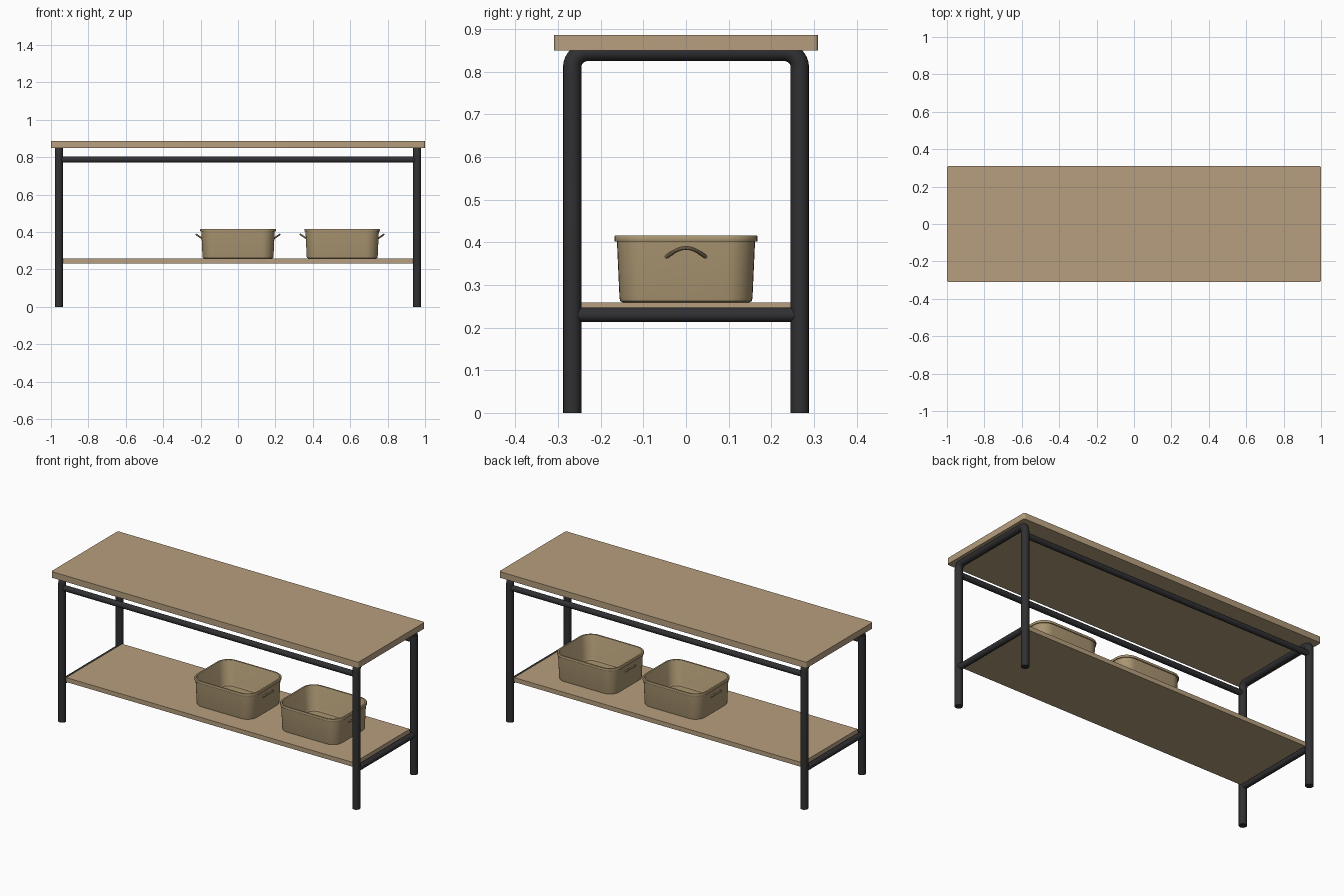
import bpy, bmesh, math

if "Cube" in bpy.data.objects:
    bpy.data.objects.remove(bpy.data.objects["Cube"])


def material(name, rgb):
    m = bpy.data.materials.new(name)
    m.diffuse_color = (*rgb, 1)
    m.use_nodes = True
    m.node_tree.nodes["Principled BSDF"].inputs["Base Color"].default_value = m.diffuse_color
    return m


WOOD = material("wood", (0.47, 0.345, 0.21))
METAL = material("dark_metal", (0.03, 0.03, 0.033))
BASKET = material("basket_tan", (0.40, 0.30, 0.165))


def finish(obj, mat, angle=35):
    obj.data.materials.append(mat)
    bpy.ops.object.select_all(action='DESELECT')
    obj.select_set(True)
    bpy.context.view_layer.objects.active = obj
    bpy.ops.object.shade_smooth_by_angle(angle=math.radians(angle))
    return obj


def board(name, hx, hy, z0, z1, corner, mat):
    """Flat board with rounded vertical corners."""
    bm = bmesh.new()
    bmesh.ops.create_cube(bm, size=1)
    for v in bm.verts:
        v.co = (v.co.x * 2 * hx, v.co.y * 2 * hy, z1 if v.co.z > 0 else z0)
    if corner:
        vertical = [e for e in bm.edges
                    if abs(e.verts[0].co.z - e.verts[1].co.z) > 1e-4]
        bmesh.ops.bevel(bm, geom=vertical, offset=corner, segments=4,
                        profile=0.5, affect='EDGES')
    me = bpy.data.meshes.new(name)
    bm.to_mesh(me)
    bm.free()
    obj = bpy.data.objects.new(name, me)
    bpy.context.collection.objects.link(obj)
    return finish(obj, mat)


def tube(name, points, radius, mat, res=6):
    """Round tube swept along a polyline."""
    cu = bpy.data.curves.new(name, 'CURVE')
    cu.dimensions = '3D'
    cu.bevel_depth = radius
    cu.bevel_resolution = res
    cu.use_fill_caps = True
    sp = cu.splines.new('POLY')
    sp.points.add(len(points) - 1)
    for p, co in zip(sp.points, points):
        p.co = (*co, 1)
    obj = bpy.data.objects.new(name, cu)
    bpy.context.collection.objects.link(obj)
    bpy.ops.object.select_all(action='DESELECT')
    obj.select_set(True)
    bpy.context.view_layer.objects.active = obj
    bpy.ops.object.convert(target='MESH')
    return finish(bpy.context.view_layer.objects.active, mat)


def rounded_ring(hx, hy, r, z, steps=8):
    pts = []
    for k, (sx, sy) in enumerate([(1, 1), (-1, 1), (-1, -1), (1, -1)]):
        for i in range(steps + 1):
            a = math.pi / 2 * (k + i / steps)
            pts.append((sx * (hx - r) + r * math.cos(a),
                        sy * (hy - r) + r * math.sin(a), z))
    return pts


def basket(name, cx, z0):
    """Open tub lofted from rounded rectangles: (inset, height)."""
    profile = [(0.020, 0), (0.014, 0.003), (0.012, 0.011), (0.006, 0.143),
               (0.001, 0.143), (0, 0.146), (0, 0.154), (0.002, 0.157),
               (0.011, 0.157), (0.013, 0.154), (0.020, 0.020), (0.026, 0.010)]
    bm = bmesh.new()
    rings = [[bm.verts.new(p) for p in
              rounded_ring(0.202 - d, 0.168 - d, 0.075 - d, z0 + h)]
             for d, h in profile]
    n = len(rings[0])
    for a, b in zip(rings, rings[1:]):
        for i in range(n):
            j = (i + 1) % n
            bm.faces.new((a[i], a[j], b[j], b[i]))
    bm.faces.new(rings[0][::-1])
    bm.faces.new(rings[-1])
    me = bpy.data.meshes.new(name)
    bm.to_mesh(me)
    bm.free()
    obj = bpy.data.objects.new(name, me)
    obj.location.x = cx
    bpy.context.collection.objects.link(obj)
    finish(obj, BASKET)
    # arched handles on both ends
    for s, side in ((-1, "left"), (1, "right")):
        pts = []
        for i in range(13):
            t = -1 + i / 6
            lift = math.cos(t * math.pi / 2)
            pts.append((cx + s * (0.192 + 0.031 * lift), 0.046 * t,
                        z0 + 0.107 + 0.021 * lift))
        tube(f"{name}_{side}_handle", pts, 0.0045, BASKET, 3)


# tabletop and lower shelf
board("tabletop", 1.0, 0.31, 0.85, 0.886, 0.01, WOOD)
board("lower_shelf", 0.937, 0.26, 0.233, 0.259, 0, WOOD)

# bent tube end frames with lower crossbars
LX, LY, TOP, BEND = 0.958, 0.267, 0.8465, 0.036
for s, side in ((-1, "left"), (1, "right")):
    arc = [(LY - BEND + BEND * math.cos(a), TOP - BEND + BEND * math.sin(a))
           for a in (math.pi / 2 * i / 8 for i in range(9))]
    half = [(LY, 0)] + arc
    path = [(s * LX, y, z) for y, z in half]
    path += [(s * LX, -y, z) for y, z in reversed(half)]
    tube(f"{side}_leg_frame", path, 0.0215, METAL)
    tube(f"{side}_crossbar", [(s * LX, -LY, 0.23), (s * LX, LY, 0.23)], 0.017, METAL)

# long rails below the tabletop
for s, side in ((-1, "front"), (1, "back")):
    tube(f"{side}_rail", [(-LX, s * LY, 0.787), (LX, s * LY, 0.787)], 0.0165, METAL)

# storage baskets on the shelf
basket("middle_basket", 0.0, 0.259)
basket("right_basket", 0.557, 0.259)
